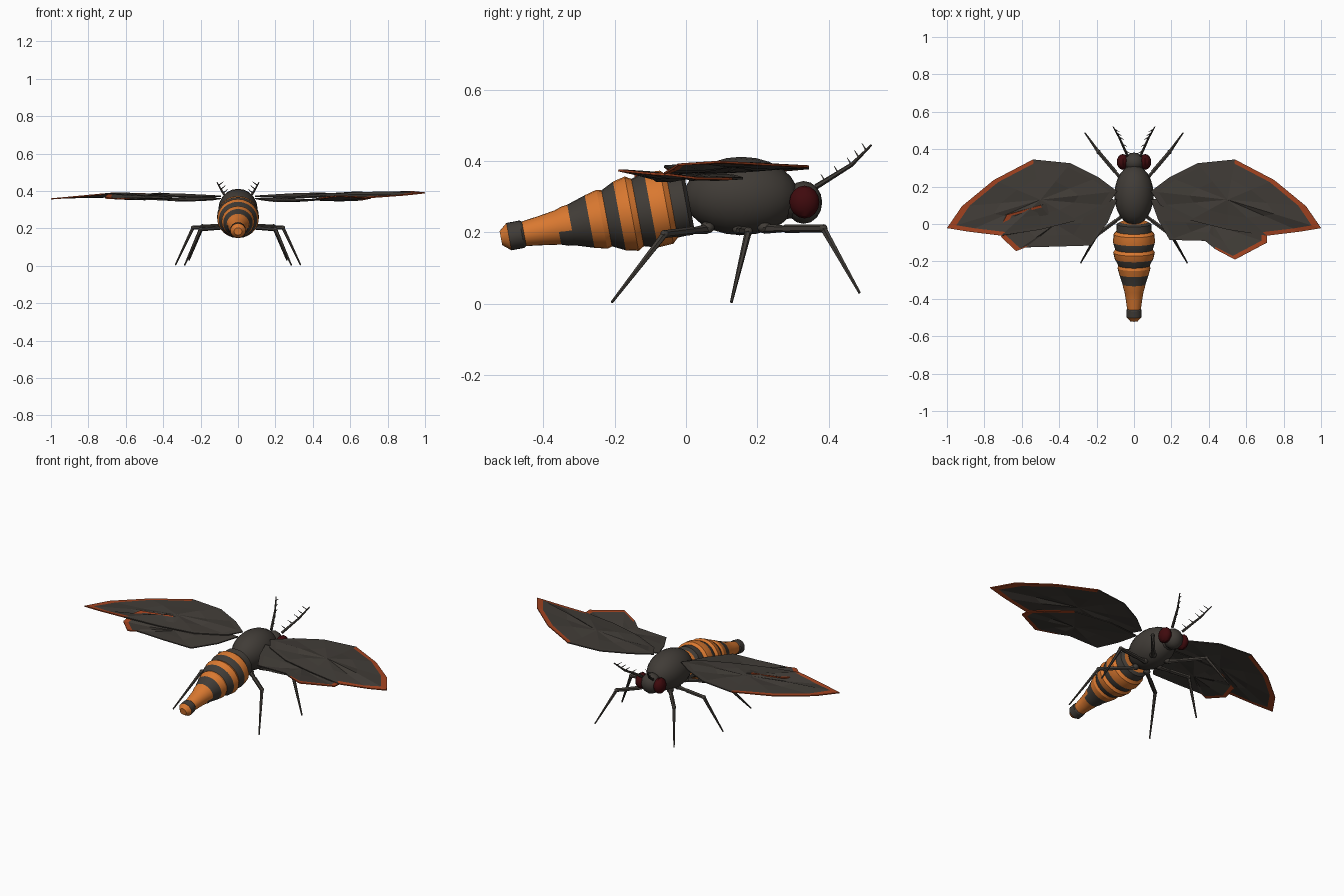
import bpy, bmesh, math
from mathutils import Vector, Matrix

if "Cube" in bpy.data.objects:
    bpy.data.objects.remove(bpy.data.objects["Cube"])


def material(name, rgb):
    m = bpy.data.materials.new(name)
    m.diffuse_color = (*rgb, 1)
    m.use_nodes = True
    m.node_tree.nodes["Principled BSDF"].inputs["Base Color"].default_value = m.diffuse_color
    return m


CHAR = material("charcoal", (0.052, 0.045, 0.038))
ORANGE = material("orange", (0.70, 0.19, 0.03))
RUST = material("rust_red", (0.36, 0.055, 0.014))
EYE = material("dark_red", (0.05, 0.003, 0.004))


def finish(bm, name, mats, smooth=None):
    bmesh.ops.recalc_face_normals(bm, faces=bm.faces)
    me = bpy.data.meshes.new(name)
    bm.to_mesh(me)
    bm.free()
    ob = bpy.data.objects.new(name, me)
    bpy.context.collection.objects.link(ob)
    for m in mats:
        me.materials.append(m)
    if smooth:
        bpy.ops.object.select_all(action='DESELECT')
        ob.select_set(True)
        bpy.context.view_layer.objects.active = ob
        bpy.ops.object.shade_smooth_by_angle(angle=math.radians(smooth))
    return ob


def ball(bm, centre, radii, u=20, v=12):
    # poles lie along the body's length
    mat = (Matrix.Translation(centre) @ Matrix.Diagonal((*radii, 1))
           @ Matrix.Rotation(math.pi / 2, 4, 'X'))
    bmesh.ops.create_uvsphere(bm, u_segments=u, v_segments=v, radius=1, matrix=mat)


def tube(bm, a, b, ra, rb, sides=6):
    a, b = Vector(a), Vector(b)
    rot = (b - a).to_track_quat('Z', 'Y').to_matrix().to_4x4()
    bmesh.ops.create_cone(bm, cap_ends=True, segments=sides, radius1=ra, radius2=rb,
                          depth=(b - a).length,
                          matrix=Matrix.Translation((a + b) / 2) @ rot)


# thorax
bm = bmesh.new()
ball(bm, (0, 0.155, 0.302), (0.105, 0.16, 0.11))
finish(bm, "thorax", [CHAR], 40)

# head and neck
bm = bmesh.new()
ball(bm, (0, 0.33, 0.284), (0.056, 0.052, 0.06), 12, 8)
tube(bm, (0, 0.26, 0.29), (0, 0.32, 0.286), 0.055, 0.045, 12)
finish(bm, "head", [CHAR], 40)

# eyes
for s, side in ((1, "right"), (-1, "left")):
    bm = bmesh.new()
    ball(bm, (s * 0.06, 0.332, 0.285), (0.032, 0.042, 0.046), 12, 8)
    finish(bm, "eye_" + side, [EYE], 30)

# abdomen: tilted revolved profile of (distance, radius) with striped rings
PROFILE = [(-0.01, 0.07), (0.0, 0.088), (0.04, 0.09), (0.055, 0.104), (0.1, 0.107),
           (0.138, 0.096), (0.155, 0.106), (0.19, 0.098), (0.226, 0.08),
           (0.24, 0.084), (0.275, 0.075), (0.328, 0.058), (0.345, 0.056),
           (0.365, 0.049), (0.41, 0.042), (0.462, 0.035), (0.468, 0.039),
           (0.505, 0.039), (0.51, 0.035), (0.528, 0.02)]
BANDS = [(-0.01, 0.04), (0.1, 0.138), (0.19, 0.226), (0.275, 0.328), (0.462, 0.505)]
N = 24
axis = Vector((0, -0.983, -0.184))
up = Vector((0, -0.184, 0.983))
start = Vector((0, 0.0, 0.281))
bm = bmesh.new()
rings = []
for d, r in PROFILE:
    rings.append([bm.verts.new(start + axis * d + up * (r * math.cos(t))
                               + Vector((1.05 * r * math.sin(t), 0, 0)))
                  for t in (2 * math.pi * i / N for i in range(N))])
for k in range(len(rings) - 1):
    mid = (PROFILE[k][0] + PROFILE[k + 1][0]) / 2
    banded = any(a < mid < b for a, b in BANDS)
    for i in range(N):
        j = (i + 1) % N
        f = bm.faces.new((rings[k][i], rings[k][j], rings[k + 1][j], rings[k + 1][i]))
        low_patch = 0.328 < mid < 0.365 and N / 4 < i < N * 3 / 4
        f.material_index = 1 if banded or low_patch else 0
bm.faces.new(rings[0])
bm.faces.new(rings[-1])
finish(bm, "abdomen", [ORANGE, CHAR], 25)

# legs: hip, knee, foot
LEGS = {"front_leg": ((0.05, 0.22, 0.21), (0.19, 0.385, 0.211), (0.262, 0.487, 0.03)),
        "middle_leg": ((0.05, 0.15, 0.205), (0.24, 0.175, 0.204), (0.335, 0.127, 0.004)),
        "back_leg": ((0.04, 0.06, 0.21), (0.20, -0.06, 0.195), (0.285, -0.208, 0.004))}
# antenna path
ANT = [Vector(p) for p in ((0.035, 0.365, 0.328), (0.08, 0.465, 0.39), (0.112, 0.52, 0.445))]

for s, side in ((1, "right"), (-1, "left")):
    flip = Vector((s, 1, 1))
    for name, pts in LEGS.items():
        hip, knee, foot = (Vector(p) * flip for p in pts)
        bm = bmesh.new()
        ball(bm, hip + Vector((0, 0, 0.004)), (0.02, 0.02, 0.017), 8, 6)
        joint = hip.lerp(knee, 0.35)
        tube(bm, hip, joint, 0.014, 0.009)
        tube(bm, joint, knee, 0.012, 0.011)
        ball(bm, knee, (0.012, 0.012, 0.012), 8, 6)
        tube(bm, knee, foot, 0.010, 0.004)
        finish(bm, name + "_" + side, [CHAR], 40)

    # antenna with inward barbs
    a, b, c = (p * flip for p in ANT)
    bm = bmesh.new()
    tube(bm, a, b, 0.008, 0.006)
    tube(bm, b, c, 0.006, 0.003)
    for k in range(5):
        t = 0.25 + 0.37 * k
        p = a.lerp(b, t) if t < 1 else b.lerp(c, t - 1)
        tube(bm, p, p + Vector((-s * 0.025, -0.012, 0.02)), 0.0035, 0.001, 4)
    finish(bm, "antenna_" + side, [CHAR], 40)


def wing(name, s, outline, centre, red, crease):
    # concentric loops: outer edge, coloured border, crumpled middle, centre
    c = Vector(centre)
    pts = [Vector(p) for p in outline]
    bm = bmesh.new()
    flip = Vector((s, 1, 1))
    loops = []
    for frac, amp in ((0, 0), (0.1, 0.3), (0.5, 1)):
        loops.append([bm.verts.new((p.lerp(c, frac)
                      + Vector((0, 0, amp * crease * (-1) ** i))) * flip)
                      for i, p in enumerate(pts)])
    hub = bm.verts.new(c * flip)
    n = len(pts)
    for i in range(n):
        j = (i + 1) % n
        for k in range(2):
            f = bm.faces.new((loops[k][i], loops[k][j], loops[k + 1][j], loops[k + 1][i]))
            f.material_index = 1 if k == 0 and i in red else 0
        bm.faces.new((loops[2][i], loops[2][j], hub))
    ob = finish(bm, name, [CHAR, RUST])
    mod = ob.modifiers.new("thickness", 'SOLIDIFY')
    mod.thickness = 0.006
    mod.offset = 0


# forewings: shared plan outline, each side with its own heights
FORE = [(0.09, 0.175), (0.19, 0.25), (0.34, 0.325), (0.54, 0.345), (0.75, 0.235),
        (0.92, 0.095), (1.0, -0.022), (0.89, -0.04), (0.71, -0.062), (0.5, -0.03),
        (0.3, 0.02), (0.14, 0.10)]
ZR = [.372, .378, .382, .385, .39, .398, .390, .378, .365, .368, .365, .368]
ZL = [.372, .378, .382, .380, .370, .364, .358, .368, .385, .375, .366, .368]
wing("forewing_right", 1, [(x, y, z) for (x, y), z in zip(FORE, ZR)],
     (0.5, 0.13, 0.386), {3, 4, 5, 6, 7}, 0.006)
wing("forewing_left", -1, [(x, y, z) for (x, y), z in zip(FORE, ZL)],
     (0.5, 0.13, 0.382), {3, 4, 5, 6, 7}, 0.006)

# hindwings: sit just under the forewings
wing("hindwing_right", 1,
     [(0.09, 0.13, .36), (0.3, 0.16, .352), (0.53, 0.13, .350), (0.66, 0.03, .352),
      (0.71, -0.05, .362), (0.71, -0.10, .365), (0.54, -0.19, .374),
      (0.435, -0.135, .362), (0.38, -0.09, .350), (0.19, -0.085, .345),
      (0.13, 0.02, .352)],
     (0.42, 0.0, 0.352), {2, 3, 4, 5, 6}, 0.005)
wing("hindwing_left", -1,
     [(0.09, 0.13, .36), (0.3, 0.15, .352), (0.5, 0.10, .386), (0.68, 0.05, .388),
      (0.70, 0.01, .382), (0.71, -0.07, .362), (0.63, -0.145, .358),
      (0.58, -0.125, .360), (0.4, -0.12, .352), (0.23, -0.115, .348),
      (0.14, 0.01, .352)],
     (0.42, 0.0, 0.356), {2, 3, 4, 5, 6}, 0.005)
